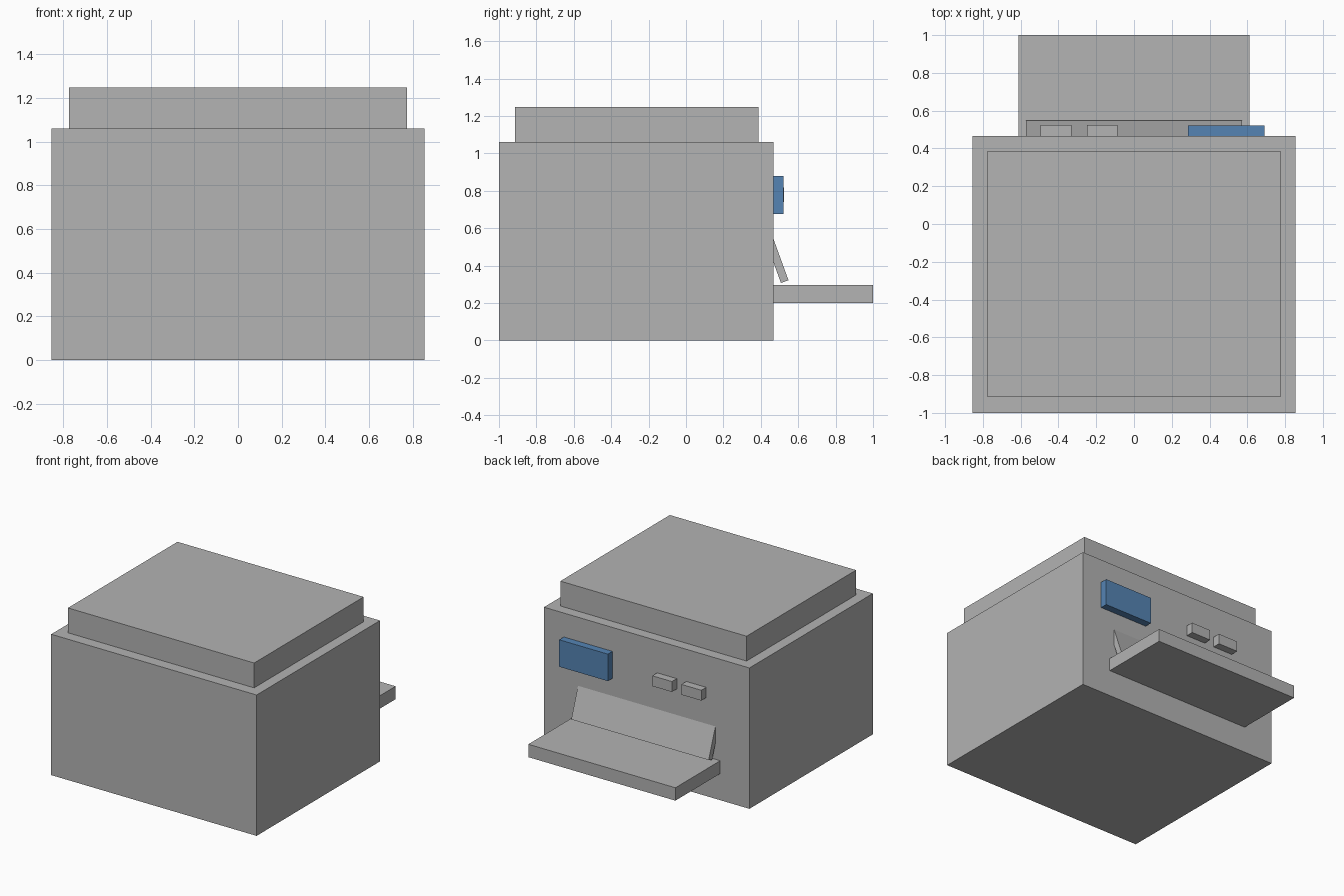
import bpy
import math

if "Cube" in bpy.data.objects:
    bpy.data.objects.remove(bpy.data.objects["Cube"])


def material(name, rgb):
    m = bpy.data.materials.new(name)
    m.diffuse_color = (*rgb, 1.0)
    m.use_nodes = True
    m.node_tree.nodes["Principled BSDF"].inputs["Base Color"].default_value = m.diffuse_color
    return m


GREY = material("casing_grey", (0.451, 0.451, 0.451))
BLUE = material("screen_blue", (0.091, 0.231, 0.456))


def box(name, x, y, z, mat=GREY, tilt=0.0):
    """Box spanning the (min, max) ranges, tilted about its own x axis."""
    spans = (x, y, z)
    bpy.ops.mesh.primitive_cube_add(
        size=1, location=[(a + b) / 2 for a, b in spans])
    ob = bpy.context.object
    ob.name = name
    ob.scale = [b - a for a, b in spans]
    ob.rotation_euler.x = tilt
    ob.data.materials.append(mat)
    return ob


WALL = 0.467  # panel that carries the tray and controls

# Casing and lid
box("body", (-0.855, 0.855), (-1.0, WALL), (0.0, 1.06))
box("lid", (-0.775, 0.775), (-0.915, 0.387), (1.06, 1.247))

# Paper tray and the tilted flap above it
box("paper_tray", (-0.612, 0.612), (WALL, 1.0), (0.2, 0.297))
box("tray_flap", (-0.572, 0.572), (0.4635, 0.5065), (0.307, 0.557),
    tilt=math.radians(20))

# Control panel: screen and two buttons
box("screen", (0.285, 0.69), (WALL, 0.522), (0.677, 0.88), BLUE)
for i, x in enumerate([(-0.495, -0.33), (-0.25, -0.087)]):
    box(f"button_{i + 1}", x, (WALL, 0.525), (0.74, 0.818))
